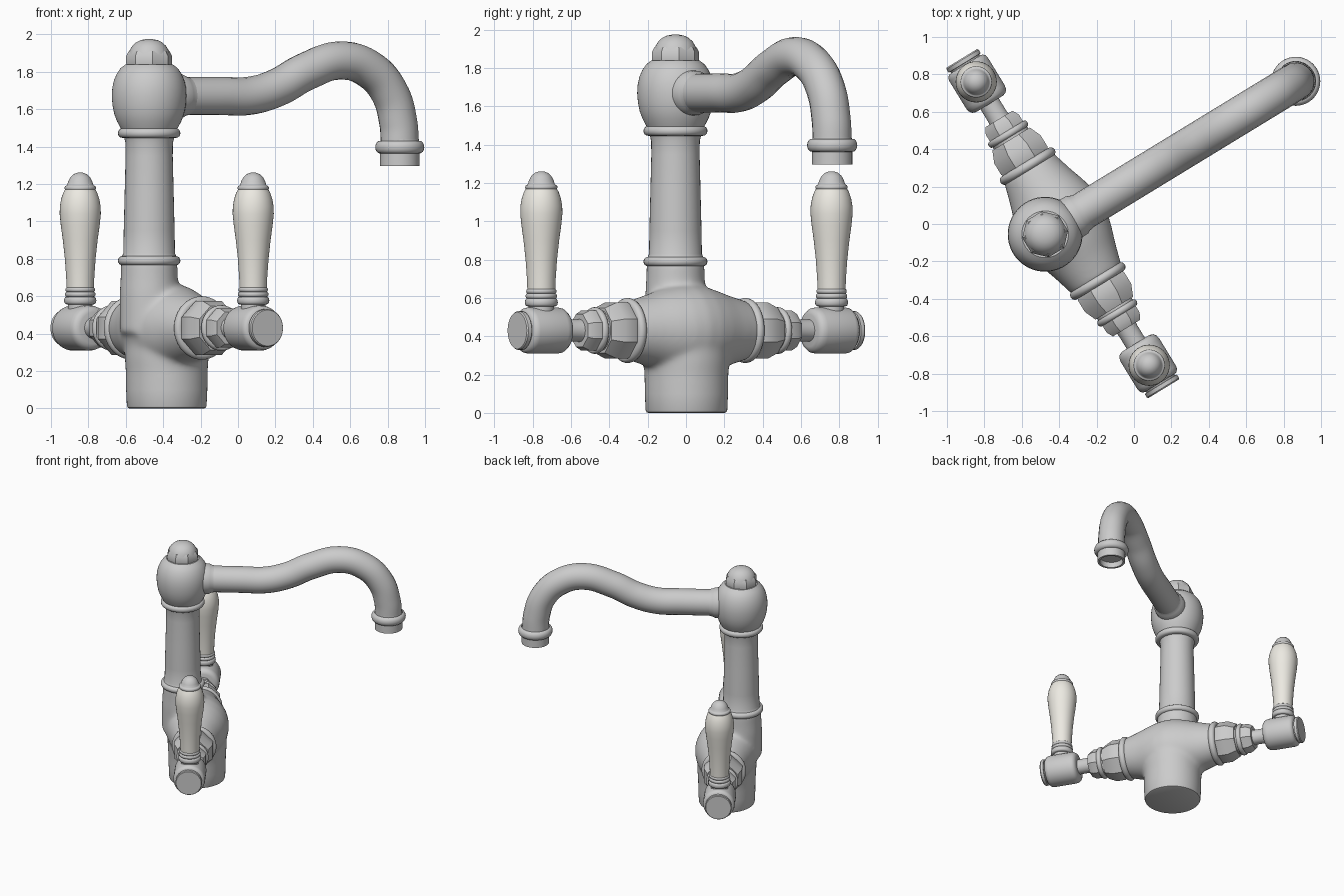
import bpy, bmesh
from math import sin, cos, pi, radians
from mathutils import Matrix, Vector

if "Cube" in bpy.data.objects:
    bpy.data.objects.remove(bpy.data.objects["Cube"])

# Local frame: origin on the column axis, X along the spout, Y along the handle axis
FRAME = Matrix.Translation((-0.475, -0.055, 0)) @ Matrix.Rotation(radians(31.4), 4, 'Z')
T = Matrix.Translation
AX = 0.11      # handle axis sits ahead of the column
AZ = 0.43      # handle axis height

porcelain = bpy.data.materials.new("porcelain")
porcelain.diffuse_color = (0.84, 0.82, 0.76, 1)
porcelain.use_nodes = True
porcelain.node_tree.nodes["Principled BSDF"].inputs["Base Color"].default_value = porcelain.diffuse_color


def bead(r, z, h, bulge, n=8):
    """Half-round moulding as profile points (radius, height)."""
    return [(r + bulge * sin(pi * i / n), z - h * cos(pi * i / n)) for i in range(n + 1)]


def add_lathe(bm, profile, matrix, n=40):
    rings = []
    for r, z in profile:
        k = 1 if r < 1e-5 else n
        rings.append([bm.verts.new(FRAME @ matrix @ Vector((
            r * cos(2 * pi * (i + 0.5) / n), r * sin(2 * pi * (i + 0.5) / n), z)))
            for i in range(k)])
    for a, b in zip(rings, rings[1:]):
        if len(a) == len(b) == 1:
            continue
        for i in range(n):
            j = (i + 1) % n
            quad = [a[i % len(a)], a[j % len(a)], b[j % len(b)], b[i % len(b)]]
            bm.faces.new(list(dict.fromkeys(quad)))


def smooth(obj, angle=35):
    bpy.ops.object.select_all(action='DESELECT')
    obj.select_set(True)
    bpy.context.view_layer.objects.active = obj
    bpy.ops.object.shade_smooth_by_angle(angle=radians(angle))


def finish(bm, name, mat=None):
    bmesh.ops.recalc_face_normals(bm, faces=bm.faces)
    mesh = bpy.data.meshes.new(name)
    bm.to_mesh(mesh)
    bm.free()
    obj = bpy.data.objects.new(name, mesh)
    bpy.context.collection.objects.link(obj)
    if mat:
        mesh.materials.append(mat)
    smooth(obj)
    return obj


def lathe(name, profile, matrix=Matrix(), n=40, mat=None):
    bm = bmesh.new()
    add_lathe(bm, profile, matrix, n)
    return finish(bm, name, mat)


# Body: base, cross barrel and column neck fused with soft fillets
bm = bmesh.new()
add_lathe(bm, [(0, 0.08), (0.217, 0.08), (0.219, 0.2), (0.225, 0.27), (0.225, 0.45), (0, 0.45)],
          T((AX, 0, 0)), 64)
half = [(0.152, 0.36), (0.165, 0.31), (0.188, 0.23), (0.215, 0.15), (0.234, 0.08)]
barrel = [(0, -0.36)] + [(r, -y) for r, y in half] + [(0.243, 0)] + half[::-1] + [(0, 0.36)]
add_lathe(bm, barrel, T((AX, 0, AZ)) @ Matrix.Rotation(-pi / 2, 4, 'X'), 64)
add_lathe(bm, [(0, 0.4), (0.158, 0.4), (0.158, 0.62), (0.153, 0.7), (0.15, 0.8), (0, 0.8)], Matrix(), 64)
body = finish(bm, "body")
remesh = body.modifiers.new("fuse", 'REMESH')
remesh.mode = 'VOXEL'
remesh.voxel_size = 0.012
remesh.use_smooth_shade = True
fillet = body.modifiers.new("fillet", 'SMOOTH')
fillet.factor = 0.5
fillet.iterations = 25

# Crisp foot under the body
lathe("foot", [(0, 0), (0.2, 0), (0.209, 0.004), (0.213, 0.014), (0.217, 0.1), (0.218, 0.19)],
      T((AX, 0, 0)), 64)

# Column with two collars
lathe("column", bead(0.145, 0.79, 0.024, 0.022) +
      [(0.138, 0.83), (0.136, 0.95), (0.131, 1.15), (0.126, 1.35), (0.127, 1.42), (0.133, 1.445)] +
      bead(0.145, 1.472, 0.025, 0.022))

# Ball head and octagonal cap with dome
lathe("ball_head", [(0.148, 1.49), (0.156, 1.505), (0.172, 1.535), (0.187, 1.575), (0.196, 1.62),
                    (0.2, 1.67), (0.197, 1.715), (0.188, 1.755), (0.173, 1.79), (0.152, 1.82),
                    (0.125, 1.84), (0, 1.84)], n=48)
lathe("cap", [(0.121, 1.83), (0.124, 1.845), (0.124, 1.885), (0.11, 1.91), (0, 1.91)], n=8)
lathe("cap_dome", [(0.11, 1.895), (0.104, 1.915), (0.09, 1.938), (0.07, 1.957),
                   (0.045, 1.969), (0.02, 1.974), (0, 1.975)])

# Spout tube
path = [(0.05, 1.67), (0.45, 1.67), (0.64, 1.673), (0.8, 1.715), (0.98, 1.80), (1.2, 1.86),
        (1.38, 1.812), (1.505, 1.69), (1.56, 1.53), (1.57, 1.40)]
curve = bpy.data.curves.new("spout", 'CURVE')
curve.dimensions = '3D'
curve.bevel_depth = 0.102
curve.bevel_resolution = 8
curve.resolution_u = 8
spline = curve.splines.new('BEZIER')
spline.bezier_points.add(len(path) - 1)
for p, (d, z) in zip(spline.bezier_points, path):
    p.co = (d, 0, z)
    p.handle_left_type = p.handle_right_type = 'AUTO'
spout = bpy.data.objects.new("spout", curve)
spout.matrix_world = FRAME
bpy.context.collection.objects.link(spout)
bpy.ops.object.select_all(action='DESELECT')
spout.select_set(True)
bpy.context.view_layer.objects.active = spout
bpy.ops.object.convert(target='MESH')
smooth(spout)

# Spout root flare and outlet
lathe("spout_root", [(0.118, 0.15), (0.116, 0.2), (0.108, 0.215), (0.102, 0.24)],
      T((0, 0, 1.67)) @ Matrix.Rotation(pi / 2, 4, 'Y'))
lathe("spout_outlet", [(0.102, 1.44)] + bead(0.106, 1.397, 0.034, 0.025) +
      [(0.105, 1.355), (0.105, 1.297), (0.088, 1.297), (0.085, 1.34), (0, 1.34)], T((1.57, 0, 0)))

# Valves and lever handles, one on each side
for s, side in ((1, "back"), (-1, "front")):
    along = T((AX, 0, AZ)) @ Matrix.Rotation(-s * pi / 2, 4, 'X')
    lathe(side + "_valve_collar", [(0, 0.335)] + bead(0.146, 0.36, 0.025, 0.024) + [(0, 0.385)], along)
    lathe(side + "_valve_nut", [(0.148, 0.375), (0.157, 0.395), (0.157, 0.465), (0.127, 0.53),
                                (0, 0.53)], along, 8)
    lathe(side + "_valve_ring", [(0.108, 0.52)] + bead(0.108, 0.56, 0.018, 0.014) + [(0, 0.578)], along)
    lathe(side + "_packing_nut", [(0.112, 0.575), (0.112, 0.62), (0.092, 0.655), (0, 0.655)], along, 8)
    lathe(side + "_stem", [(0.062, 0.64), (0.057, 0.67), (0.057, 0.76)], along)
    lathe(side + "_hub", [(0, 0.75), (0.085, 0.75), (0.105, 0.757), (0.117, 0.773), (0.121, 0.795),
                          (0.121, 0.965), (0.117, 0.983), (0.105, 0.995), (0.09, 0.998), (0.09, 1.005),
                          (0.101, 1.007), (0.101, 1.028), (0.096, 1.035), (0, 1.035)], along)

    upright = T((AX, s * 0.8875, 0))
    lathe(side + "_handle_base", [(0.066, 0.50), (0.066, 0.555)] + bead(0.075, 0.577, 0.02, 0.011) +
          bead(0.073, 0.61, 0.013, 0.009) + bead(0.07, 0.635, 0.012, 0.009) + [(0, 0.647)], upright)
    lathe(side + "_handle_grip", [(0.073, 0.64), (0.075, 0.70), (0.082, 0.80), (0.093, 0.90),
                                  (0.104, 0.98), (0.11, 1.04), (0.109, 1.08), (0.102, 1.12),
                                  (0.09, 1.155), (0.078, 1.175)], upright, mat=porcelain)
    lathe(side + "_handle_tip", [(0, 1.165)] + bead(0.074, 1.178, 0.013, 0.01) +
          [(0.07, 1.195), (0.064, 1.215), (0.052, 1.237), (0.034, 1.253), (0.015, 1.26), (0, 1.261)],
          upright)
